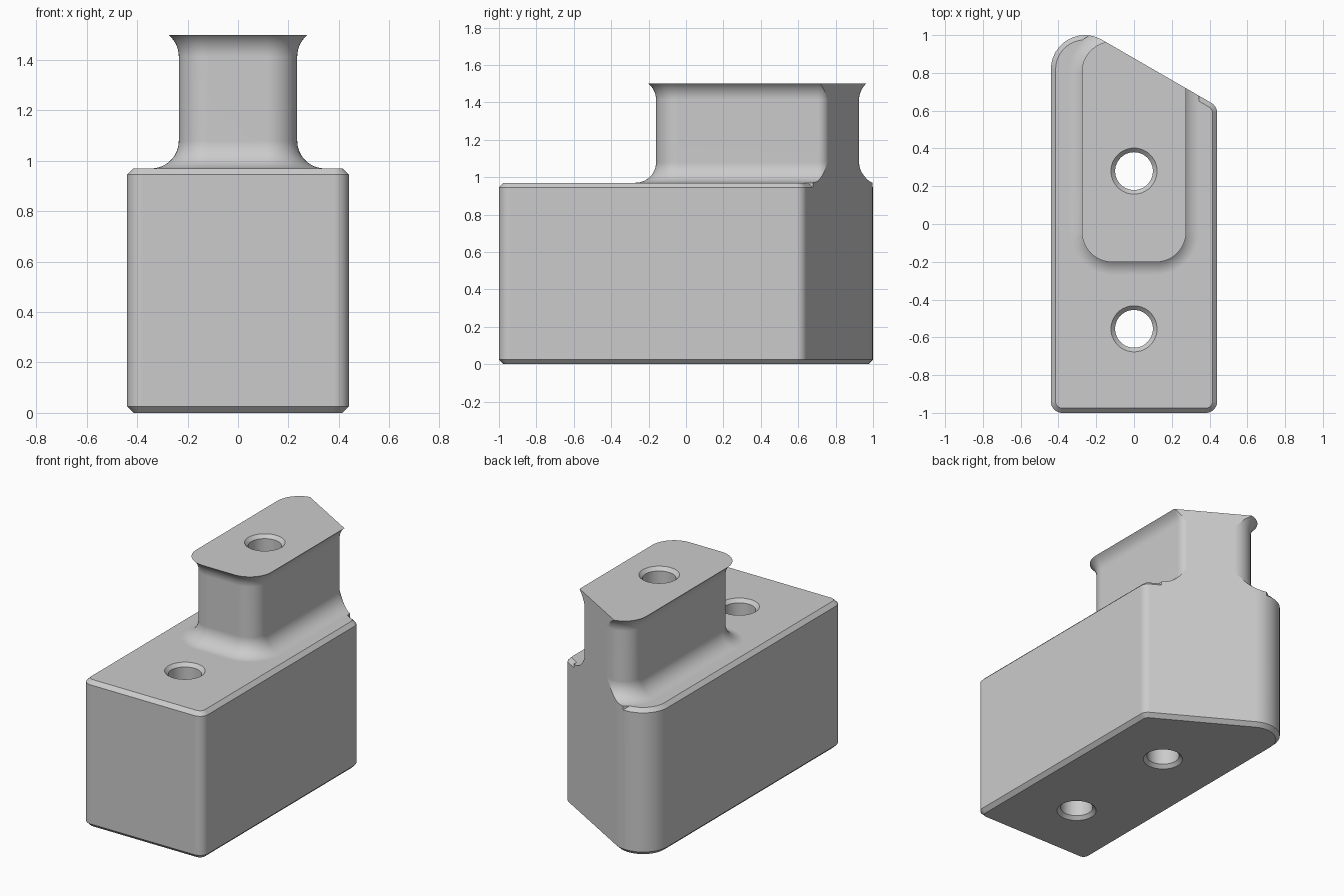
import bpy
import bmesh
from math import sin, cos, radians

cube = bpy.data.objects.get("Cube")
if cube:
    bpy.data.objects.remove(cube, do_unlink=True)

grey = bpy.data.materials.new("plain_grey")
grey.use_nodes = True
grey.diffuse_color = (0.6, 0.6, 0.6, 1)
grey.node_tree.nodes["Principled BSDF"].inputs["Base Color"].default_value = (0.6, 0.6, 0.6, 1)


def slant_y(x, r):
    """Centre height in plan of a corner arc tangent to the slanted back."""
    return (0.76 - r - 0.5 * x) / cos(radians(30))


def outline(corners, grow=0.0, steps=12):
    """Clockwise plan outline made of corner arcs, offset by grow."""
    pts = []
    for x, y, r, start, end in corners:
        for i in range(steps + 1):
            a = radians(start + (end - start) * i / steps)
            pts.append((x + (r + grow) * cos(a), y + (r + grow) * sin(a)))
    return pts


def loft(name, levels):
    """Closed solid through a stack of (z, outline) levels."""
    bm = bmesh.new()
    rings = [[bm.verts.new((x, y, z)) for x, y in pts] for z, pts in levels]
    n = len(rings[0])
    for low, high in zip(rings, rings[1:]):
        for i in range(n):
            j = (i + 1) % n
            bm.faces.new((low[i], low[j], high[j], high[i]))
    bm.faces.new(rings[0])
    bm.faces.new(rings[-1])
    bmesh.ops.recalc_face_normals(bm, faces=bm.faces)
    mesh = bpy.data.meshes.new(name)
    bm.to_mesh(mesh)
    bm.free()
    mesh.materials.append(grey)
    ob = bpy.data.objects.new(name, mesh)
    bpy.context.collection.objects.link(ob)
    return ob


def boolean(ob, tool, operation):
    mod = ob.modifiers.new(operation.lower(), "BOOLEAN")
    mod.operation, mod.solver, mod.object = operation, "EXACT", tool
    bpy.context.view_layer.objects.active = ob
    bpy.ops.object.modifier_apply(modifier=mod.name)
    bpy.data.objects.remove(tool, do_unlink=True)


def plan(left_x, left_r, right_x, right_r, front_x, front_y, front_r):
    return [(left_x, slant_y(left_x, left_r), left_r, 180, 60),
            (right_x, slant_y(right_x, right_r), right_r, 60, 0),
            (front_x, front_y, front_r, 0, -90),
            (-front_x, front_y, front_r, -90, -180)]


# Block with chamfered top and bottom rims
block_plan = plan(-0.26, 0.18, 0.38, 0.06, 0.38, -0.94, 0.06)
chamfer, block_top, neck_top = 0.025, 0.97, 1.5
body = loft("clamp_body", [
    (0, outline(block_plan, -chamfer)), (chamfer, outline(block_plan)),
    (block_top - chamfer, outline(block_plan)), (block_top, outline(block_plan, -chamfer))])

# Neck with a filleted foot and a flared top
neck_plan = plan(-0.115, 0.12, 0.175, 0.06, 0.115, -0.04, 0.12)
fillet = 0.11
levels = [(0.9, outline(neck_plan, fillet))]
for i in range(13):
    a = radians(90 - 7.5 * i)
    levels.append((block_top + fillet * (1 - sin(a)), outline(neck_plan, fillet * (1 - cos(a)))))
flare_angle = 51.4
flare_z = neck_top - fillet * sin(radians(flare_angle))
for i in range(9):
    a = radians(flare_angle * i / 8)
    levels.append((flare_z + fillet * sin(a), outline(neck_plan, fillet * (1 - cos(a)))))
neck = loft("neck", levels)

# Trim the neck flush with the block sides, then join
trim = loft("trim", [(0.5, outline(block_plan)), (2, outline(block_plan))])
boolean(neck, trim, "INTERSECT")
boolean(body, neck, "UNION")

# Two countersunk through holes
for y, top in ((0.28, neck_top), (-0.555, block_top)):
    profile = [(-0.025, 0.147), (0.022, 0.1), (top - 0.022, 0.1), (top + 0.025, 0.147)]
    drill = loft("drill", [(z, outline([(0, y, r, 360, 7.5)], steps=47)) for z, r in profile])
    boolean(body, drill, "DIFFERENCE")

# Smooth rounds, crisp chamfers, flat planes
bpy.ops.object.select_all(action="DESELECT")
body.select_set(True)
bpy.context.view_layer.objects.active = body
bpy.ops.object.shade_smooth_by_angle(angle=radians(30))
weighted = body.modifiers.new("flat_planes", "WEIGHTED_NORMAL")
weighted.keep_sharp = True
